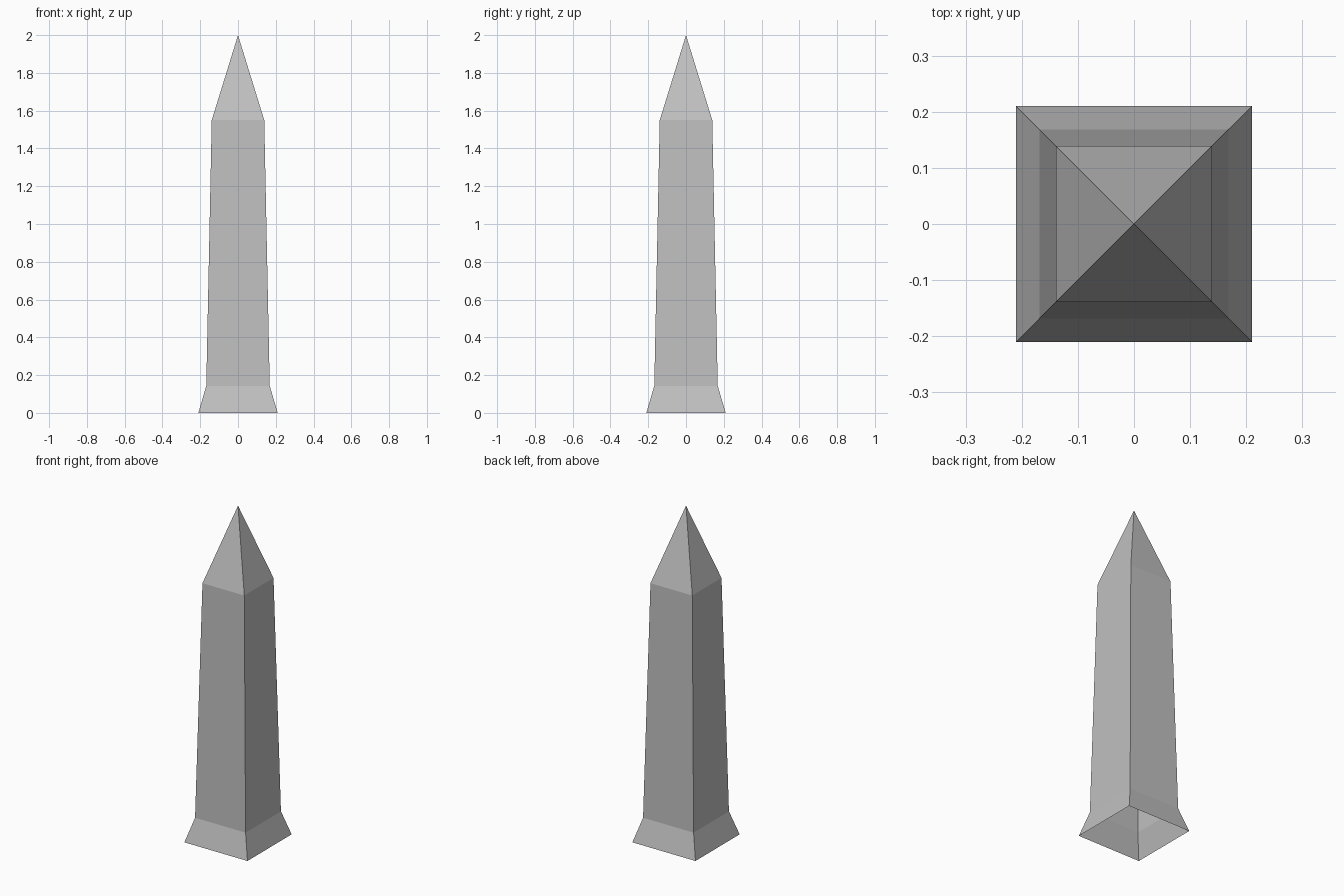
import bpy
import bmesh

cube = bpy.data.objects.get("Cube")
if cube:
    bpy.data.objects.remove(cube, do_unlink=True)

# Single stone colour
stone = bpy.data.materials.new("light_grey_stone")
stone.use_nodes = True
colour = (0.53, 0.53, 0.53, 1)
stone.diffuse_color = colour
stone.node_tree.nodes["Principled BSDF"].inputs["Base Color"].default_value = colour


def square_ring(bm, half, z):
    corners = [(-1, -1), (1, -1), (1, 1), (-1, 1)]
    return [bm.verts.new((x * half, y * half, z)) for x, y in corners]


# Square profile: flared foot, tapering shaft (half width, height); open underneath
profile = [(0.21, 0), (0.168, 0.143), (0.139, 1.55)]
bm = bmesh.new()
rings = [square_ring(bm, half, z) for half, z in profile]
for low, high in zip(rings, rings[1:]):
    for i in range(4):
        j = (i + 1) % 4
        bm.faces.new((low[i], low[j], high[j], high[i]))

# Pyramid tip
apex = bm.verts.new((0, 0, 2))
for i in range(4):
    bm.faces.new((rings[-1][i], rings[-1][(i + 1) % 4], apex))

mesh = bpy.data.meshes.new("obelisk")
bm.to_mesh(mesh)
bm.free()
mesh.materials.append(stone)
bpy.context.collection.objects.link(bpy.data.objects.new("obelisk", mesh))
